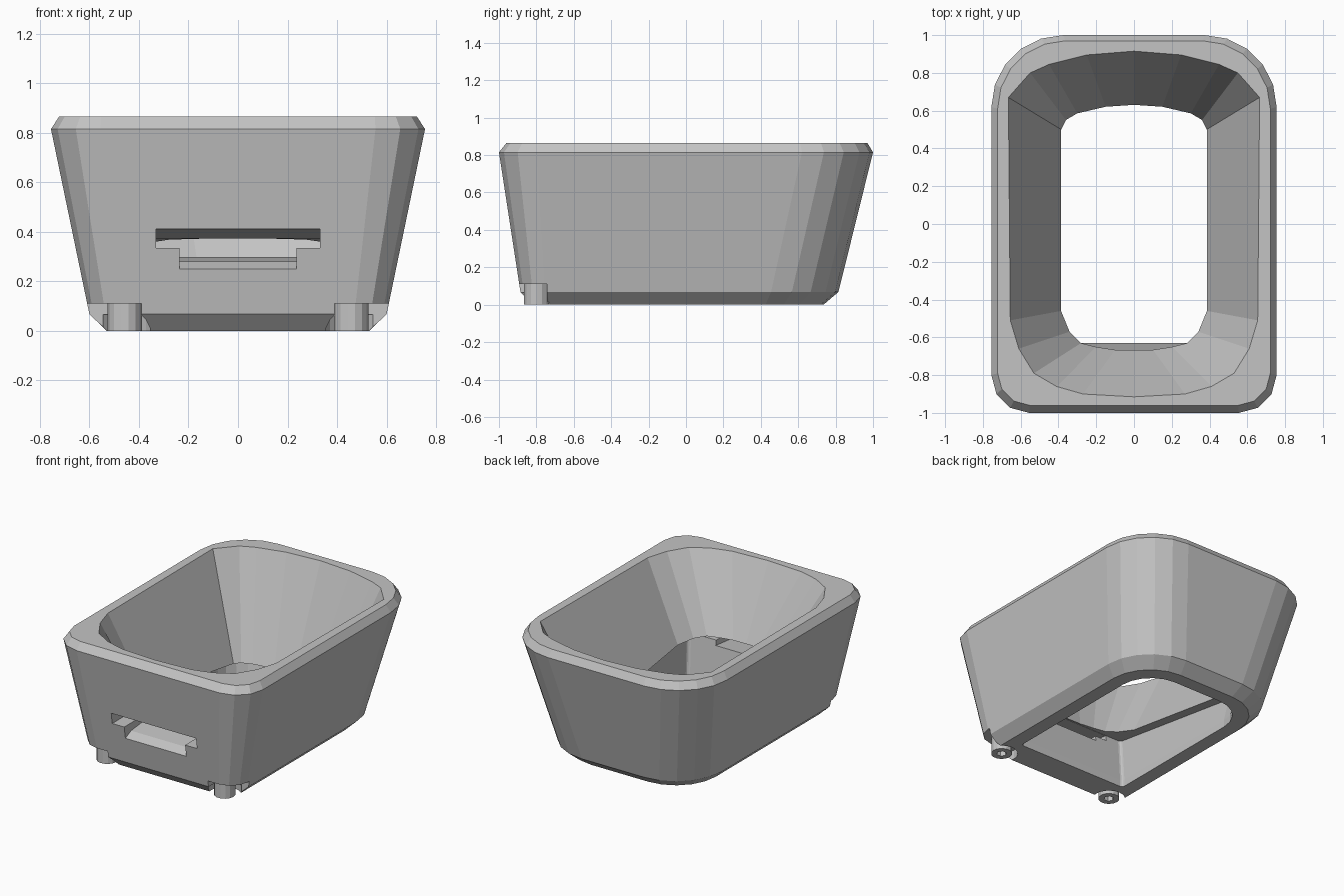
import bpy, bmesh
from math import sin, cos, pi

cube = bpy.data.objects.get("Cube")
if cube:
    bpy.data.objects.remove(cube, do_unlink=True)

grey = bpy.data.materials.new("grey plastic")
grey.use_nodes = True
grey.diffuse_color = (0.55, 0.55, 0.55, 1)
grey.node_tree.nodes["Principled BSDF"].inputs["Base Color"].default_value = (0.55, 0.55, 0.55, 1)


def loft(name, rings):
    """Closed solid through rings of equal length."""
    bm = bmesh.new()
    loops = [[bm.verts.new(p) for p in ring] for ring in rings]
    n = len(loops[0])
    for a, b in zip(loops, loops[1:]):
        for i in range(n):
            j = (i + 1) % n
            bm.faces.new((a[i], a[j], b[j], b[i]))
    bm.faces.new(loops[0][::-1])
    bm.faces.new(loops[-1])
    bmesh.ops.recalc_face_normals(bm, faces=bm.faces)
    mesh = bpy.data.meshes.new(name)
    bm.to_mesh(mesh)
    bm.free()
    mesh.materials.append(grey)
    ob = bpy.data.objects.new(name, mesh)
    bpy.context.collection.objects.link(ob)
    return ob


def mirrored(half, z):
    """Ring from a +x half outline running front to back."""
    return [(x, y, z) for x, y in half] + [(-x, y, z) for x, y in half[::-1] if x > 0]


def rounded(w, front, back, rf, rb, z):
    """Rectangle with separate front and back corner radii."""
    half = []
    for cy, r, start, steps in ((front + rf, rf, -pi / 2, 3), (back - rb, rb, 0, 5)):
        for i in range(steps + 1):
            a = start + pi / 2 * i / steps
            half.append((w - r + r * cos(a), cy + r * sin(a)))
    return mirrored(half, z)


def ceiling(y):
    """Height of the chamber roof, falling toward the back."""
    return .27 - .152 * y


def tilted(ring, drop=0):
    """Move a ring onto the sloping roof plane."""
    return [(x, y, ceiling(y) - drop) for x, y, z in ring]


def circle(x, y, r, z, n):
    return [(x + r * cos(2 * pi * i / n), y + r * sin(2 * pi * i / n), z) for i in range(n)]


def prism(name, profile, x0, x1):
    """Side profile (y, z) extruded across x."""
    return loft(name, [[(x, y, z) for y, z in profile] for x in (x0, x1)])


def cut(target, cutter):
    """Subtract the cutter and discard it."""
    cutter.hide_render = True
    mod = target.modifiers.new("cut", "BOOLEAN")
    mod.operation = "DIFFERENCE"
    mod.solver = "EXACT"
    mod.object = cutter
    deps = bpy.context.evaluated_depsgraph_get()
    mesh = bpy.data.meshes.new_from_object(target.evaluated_get(deps))
    target.modifiers.clear()
    target.data = mesh
    bpy.data.objects.remove(cutter, do_unlink=True)


# Tapered outer housing with chamfered base and rim
housing = loft("housing", [
    rounded(.53, -.82, .735, .10, .31, 0),
    rounded(.60, -.885, .815, .13, .36, .068),
    rounded(.755, -1, 1, .20, .38, .815),
    rounded(.722, -.96, .97, .17, .36, .865)])

# Funnel opening, ending at the sloping roof
mouth = [(0, -.915), (.27, -.9), (.41, -.86), (.53, -.79), (.61, -.66), (.655, -.51),
         (.665, .67), (.55, .8), (.45, .845), (.25, .895), (0, .915)]
throat = [(0, -.667), (.1, -.665), (.2, -.65), (.28, -.63), (.34, -.57), (.385, -.46),
          (.385, .5), (.36, .55), (.3, .585), (.15, .62), (0, .63)]
lip = mirrored(throat, 0)
cut(housing, loft("funnel_cutter", [
    tilted(lip, .04), tilted(lip), mirrored(mouth, .865), mirrored(mouth, .95)]))

# Open chamber under the funnel
cut(housing, loft("chamber_cutter", [
    rounded(.43, -.63, .64, .02, .24, -.02),
    rounded(.43, -.63, .64, .02, .24, .05),
    tilted(rounded(.455, -.68, .66, .02, .24, 0), -.002)]))

# Stepped front slot whose roof continues the chamber roof
cut(housing, prism("slot_cutter", [
    (-1.1, ceiling(-.93)), (-.93, ceiling(-.93)), (-.64, ceiling(-.64)),
    (-.64, .335), (-1.1, .335)], -.33, .33))
cut(housing, prism("ramp_cutter", [
    (-1.1, .25), (-.915, .25), (-.85, .28), (-.64, .302), (-.64, .34), (-1.1, .34)], -.237, .237))

# Front feet: corner notches and round clearances holding bored bosses
for side, label in ((1, "left"), (-1, "right")):
    x, y = .457 * side, -.8
    notch = [(-1.1, -.05), (-.742, -.05), (-.742, .11), (-1.1, .11)]
    cut(housing, prism("notch_cutter", notch, *sorted((.39 * side, .8 * side))))
    cut(housing, loft("clearance_cutter", [circle(x, y, .106, z, 20) for z in (-.03, .066)]))
    foot = loft(label + "_foot", [circle(x, y, .069, z, 14) for z in (0, .115)])
    cut(foot, loft("bore_cutter", [circle(x, y, .033, z, 6) for z in (-.02, .09)]))
